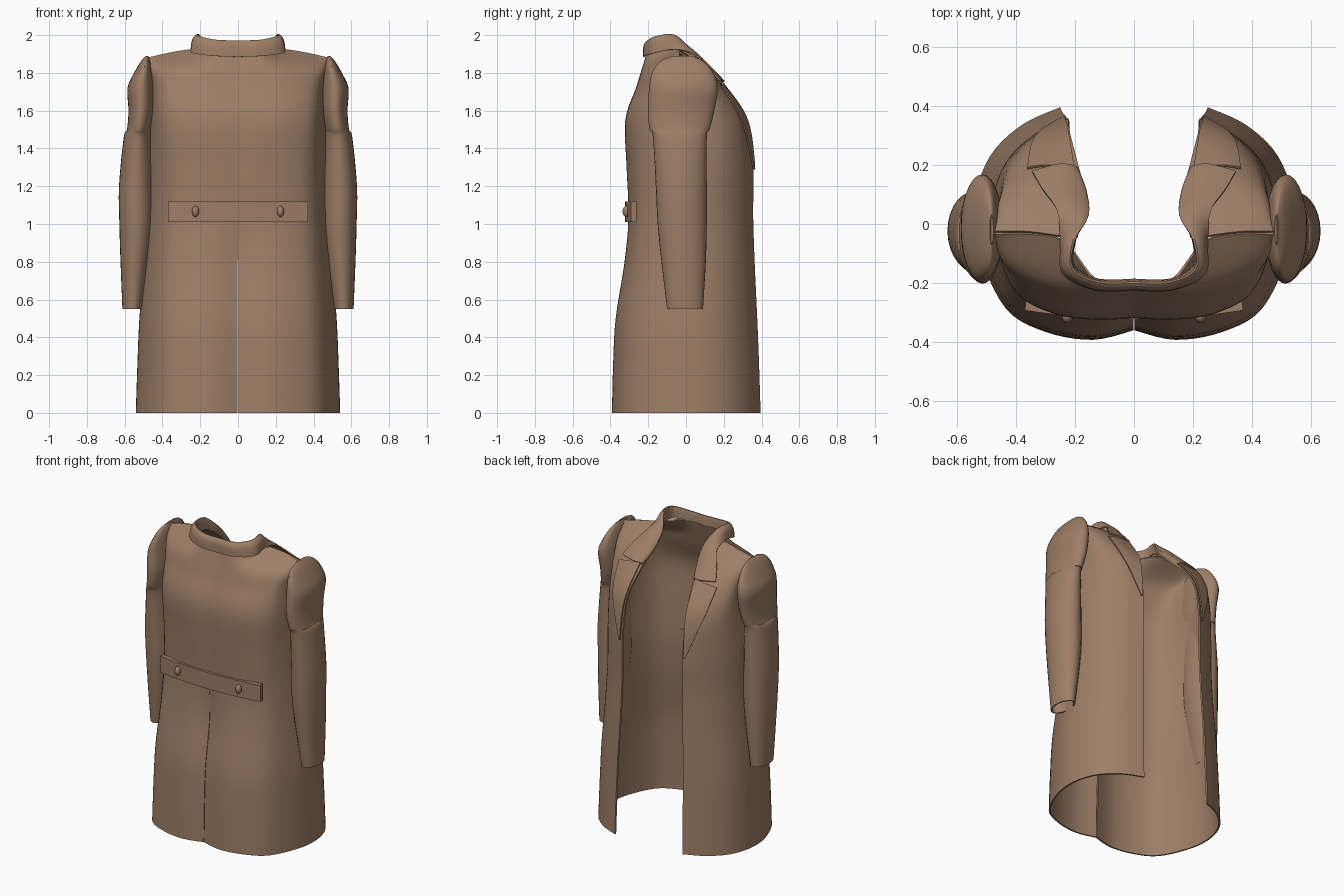
import bpy
import bmesh
import math
from mathutils import Vector
from mathutils.bvhtree import BVHTree

default_cube = bpy.data.objects.get("Cube")
if default_cube:
    bpy.data.objects.remove(default_cube, do_unlink=True)

cloth = bpy.data.materials.new("brown_wool")
cloth.diffuse_color = (0.34, 0.21, 0.135, 1)
cloth.use_nodes = True
shader = cloth.node_tree.nodes["Principled BSDF"]
shader.inputs["Base Color"].default_value = cloth.diffuse_color
shader.inputs["Roughness"].default_value = 0.8


def smooth_path(points, steps):
    """Catmull-Rom curve through points of any dimension."""
    points = [Vector(p) for p in points]
    last = len(points) - 1
    path = []
    for i in range(last):
        a, b = points[max(i - 1, 0)], points[i]
        c, d = points[i + 1], points[min(i + 2, last)]
        for k in range(steps):
            t = k / steps
            path.append(b + (c - a) * (t / 2)
                        + (a * 2 - b * 5 + c * 4 - d) * (t * t / 2)
                        + (b * 3 - a - c * 3 + d) * (t ** 3 / 2))
    path.append(points[-1])
    return path


def smooth_grid(rows, steps):
    """Refine a coarse net of points along both directions."""
    rows = [smooth_path(row, steps) for row in rows]
    columns = [smooth_path(column, steps) for column in zip(*rows)]
    return [list(row) for row in zip(*columns)]


def finish(obj, thickness=0.0, angle=40):
    """Mirror, thicken, colour and shade one part."""
    mirror = obj.modifiers.new("Mirror", 'MIRROR')
    mirror.merge_threshold = 0.001
    if thickness:
        solid = obj.modifiers.new("Solidify", 'SOLIDIFY')
        solid.thickness = thickness
        solid.offset = -1
    obj.data.materials.append(cloth)
    bpy.ops.object.select_all(action='DESELECT')
    obj.select_set(True)
    bpy.context.view_layer.objects.active = obj
    bpy.ops.object.convert(target='MESH')
    bpy.ops.object.shade_smooth_by_angle(angle=math.radians(angle))


def mesh_object(name, bm):
    mesh = bpy.data.meshes.new(name)
    bm.to_mesh(mesh)
    bm.free()
    obj = bpy.data.objects.new(name, mesh)
    bpy.context.collection.objects.link(obj)
    return obj


def sheet(name, rows, thickness):
    """Turn a net of points into a cloth panel."""
    bm = bmesh.new()
    net = [[bm.verts.new(p) for p in row] for row in rows]
    for low, high in zip(net, net[1:]):
        for j in range(len(low) - 1):
            bm.faces.new((low[j], low[j + 1], high[j + 1], high[j]))
    bmesh.ops.remove_doubles(bm, verts=bm.verts, dist=0.0002)
    finish(mesh_object(name, bm), thickness)


# Coat body: half outline at the hem, from centre back round to the front edge
hem = [(.0015, -.36), (.14, -.392), (.3, -.365), (.435, -.285), (.525, -.09),
       (.538, .08), (.487, .23), (.38, .335), (.25, .395)]
# Height, then width, back and front scale
skirt = [(0, 1, 1, 1), (.25, .985, .985, .98), (.5, .965, .95, .955),
         (.8, .92, .83, .92), (1.05, .895, .775, .9), (1.3, .89, .8, .9)]
body = []
for z, wide, back, front in skirt:
    row = [(x * wide, y * (back if y < 0 else front), z) for x, y in hem]
    if z > 1:
        row[0] = (0, row[1][1] + .003, z)
    body.append(row)

# Chest and shoulder rows
chest = {
    1.55: [(0, -.315), (.13, -.321), (.27, -.302), (.4, -.23), (.46, -.08),
           (.46, .06), (.43, .19), (.34, .28), (.218, .315)],
    1.72: [(0, -.26), (.13, -.265), (.26, -.25), (.4, -.19), (.455, -.08),
           (.455, .04), (.435, .14), (.33, .195), (.19, .205)],
    1.83: [(0, -.225), (.13, -.23), (.26, -.2), (.42, -.13), (.472, -.065),
           (.472, .01), (.435, .07), (.32, .1), (.168, .1)],
}
for z, outline in chest.items():
    body.append([(x, y, z) for x, y in outline])
body.append([(0, -.2, 1.91), (.13, -.195, 1.915), (.24, -.06, 1.925),
             (.36, -.035, 1.908), (.482, -.035, 1.88), (.482, -.025, 1.88),
             (.36, -.025, 1.908), (.24, -.04, 1.925), (.19, -.04, 1.925)])
body = smooth_grid(body, 5)
for row in body:
    row[0].x = max(row[0].x, 0)

# Surface lookup used to drape parts over the body
width = len(body[0])
tree = BVHTree.FromPolygons(
    [p for row in body for p in row],
    [(i * width + j, i * width + j + 1, (i + 1) * width + j + 1, (i + 1) * width + j)
     for i in range(len(body) - 1) for j in range(width - 1)])


def drape(x, z, lift):
    """Point lifted off the coat's opening side at x, z."""
    hit = tree.ray_cast(Vector((x, 1, z)), Vector((0, -1, 0)))[0]
    if hit is None or hit.y < 0:
        hit = tree.find_nearest(Vector((x, .3, z)))[0]
    return Vector((x, hit.y + lift, z))


sheet("coat_body", body, .01)

# Sleeves: height, inner x, outer x, back y, front y
sleeve_sizes = [
    (.55, .505, .612, -.1, .09), (.8, .47, .622, -.13, .105),
    (1, .45, .628, -.15, .11), (1.2, .45, .63, -.16, .11),
    (1.46, .46, .605, -.175, .11), (1.5, .462, .588, -.192, .125),
    (1.6, .445, .58, -.202, .15), (1.72, .443, .585, -.195, .168),
    (1.8, .452, .55, -.18, .145), (1.86, .464, .515, -.14, .095),
    (1.89, .476, .488, -.07, .03)]
sleeve = []
for z, x0, x1, y0, y1 in smooth_path(sleeve_sizes, 4):
    ring = []
    for k in range(29):
        a = math.tau * k / 28
        ring.append(((x0 + x1) / 2 + (x1 - x0) / 2 * math.cos(a),
                     (y0 + y1) / 2 + (y1 - y0) / 2 * math.sin(a), z))
    sleeve.append(ring)
sheet("sleeve", sleeve, .008)

# Collar: inner stand, fold line and outer fall, from centre back to the notch
collar = [
    [(0, -.185, 1.91), (0, -.195, 1.97), (0, -.22, 1.95), (0, -.225, 1.885)],
    [(.12, -.185, 1.91), (.12, -.193, 1.975), (.125, -.22, 1.95), (.13, -.225, 1.89)],
    [(.2, -.14, 1.92), (.205, -.15, 1.995), (.232, -.165, 1.97), (.242, -.17, 1.905)],
    [(.195, -.05, 1.92), (.2, -.055, 1.998), (.233, -.06, 1.98), (.25, -.06, 1.925)],
    [(.17, .03, 1.86), (.153, .03, 1.91), (.2, .04, 1.922), (.26, .045, 1.9)],
    [(.175, .12, 1.78), (.163, .115, 1.825), (.23, .13, 1.835), (.31, .12, 1.83)],
    [(.195, .185, 1.72), (.195, .195, 1.752), (.25, .205, 1.758), (.345, .18, 1.765)],
]
sheet("collar", smooth_grid(collar, 4), .008)

# Lapels: fold edge x, z and outer edge x, z, from the lowest point up
lapel_edges = [(.235, 1.29, .245, 1.29), (.231, 1.45, .305, 1.46),
               (.22, 1.6, .345, 1.59), (.202, 1.755, .362, 1.735)]
lapel = []
for x0, z0, x1, z1 in smooth_path(lapel_edges, 5):
    strip = []
    for k in range(9):
        t = k / 8
        strip.append(drape(x1 + (x0 - x1) * t, z1 + (z0 - z1) * t, .016))
    lapel.append(strip)
sheet("lapel", lapel, .008)

# Half belt across the back
belt = []
for k in range(9):
    x = .37 * k / 8
    belt.append((x, -.322 + .03 * (k / 8) ** 2))
sheet("back_belt", [[(x, y, z) for x, y in belt] for z in (1.01, 1.03, 1.1, 1.12)], .03)

# Flat oval buttons on the belt
bm = bmesh.new()
bmesh.ops.create_uvsphere(bm, u_segments=16, v_segments=8, radius=1)
bmesh.ops.scale(bm, vec=(.019, .022, .03), verts=bm.verts)
bmesh.ops.translate(bm, vec=(.225, -.314, 1.067), verts=bm.verts)
finish(mesh_object("belt_button", bm))
